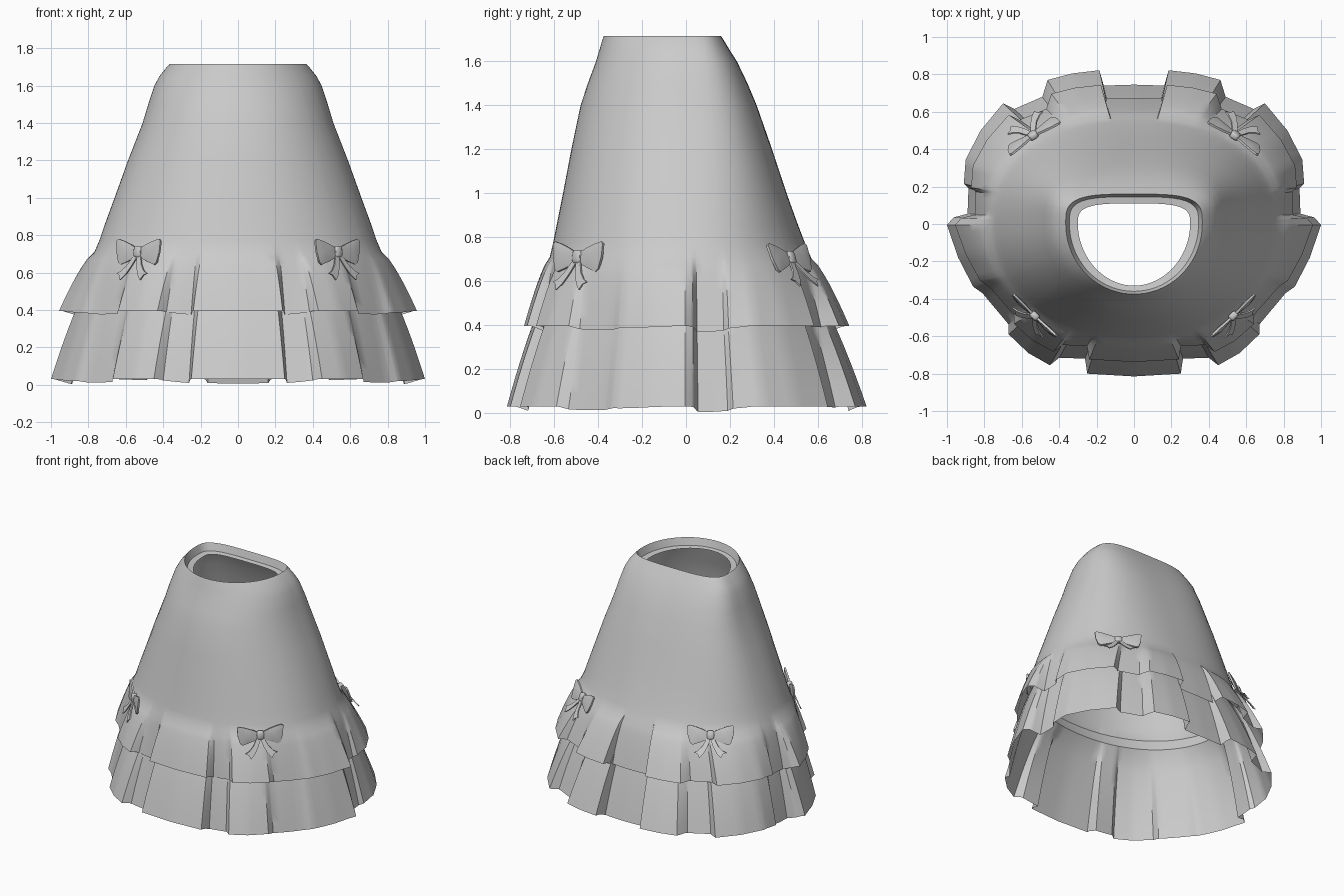
import bpy, bmesh, math
from mathutils import Matrix, Vector

if "Cube" in bpy.data.objects:
    bpy.data.objects.remove(bpy.data.objects["Cube"])

grey = bpy.data.materials.new("grey_cloth")
grey.diffuse_color = (0.6, 0.6, 0.6, 1)
grey.use_nodes = True
grey.node_tree.nodes["Principled BSDF"].inputs["Base Color"].default_value = grey.diffuse_color

# Box-pleated hem outline, right half, from front centre to back centre
HEM = [(0, -.815), (.25, -.80), (.262, -.72), (.40, -.715), (.45, -.755),
       (.565, -.69), (.67, -.59), (.672, -.535), (.81, -.37), (.86, -.335),
       (.94, -.18), (1.0, -.005), (.965, .035), (.89, .055), (.885, .19),
       (.91, .215), (.90, .345), (.82, .50), (.70, .645), (.64, .615),
       (.49, .68), (.462, .77), (.33, .805), (.185, .822), (.162, .74), (0, .745)]

# Skirt sections: z, half width, front depth, back depth, front and back squareness
BODY = [(1.715, .365, .375, .16, 2.0, 3.6), (1.70, .38, .38, .17, 2.0, 3.6),
        (1.65, .42, .395, .20, 2.0, 3.5), (1.60, .447, .41, .232, 2.05, 3.4),
        (1.50, .48, .447, .28, 2.1, 3.2), (1.40, .51, .48, .322, 2.1, 3.0),
        (1.20, .588, .522, .392, 2.1, 2.7), (1.00, .66, .56, .458, 2.1, 2.5),
        (.85, .715, .59, .512, 2.1, 2.35), (.77, .742, .606, .543, 2.1, 2.3),
        (.71, .768, .62, .568, 2.1, 2.3)]


def hem_columns(sub=4):
    """Subdivide the half outline and mirror it into a closed loop."""
    half = []
    for p, q in zip(HEM, HEM[1:]):
        for i in range(sub):
            half.append(Vector(p).lerp(Vector(q), i / sub))
    half.append(Vector(HEM[-1]))
    return half + [Vector((-p.x, p.y)) for p in half[-2:0:-1]]


COLS = hem_columns()


def section(z, a, front, back, nf, nb):
    """Rounded cross-section sampled along the direction of every hem column."""
    ring = []
    for p in COLS:
        d = p.normalized()
        b, n = (front, nf) if d.y < 0 else (back, nb)
        r = ((abs(d.x) / a) ** n + (abs(d.y) / b) ** n) ** (-1 / n)
        ring.append(Vector((d.x * r, d.y * r, z)))
    return ring


def frill(top, sx, sy, z_hem, power, steps):
    """Rings that flare from a plain section into the pleated hem."""
    rings = []
    for k in range(1, steps + 1):
        t = k / steps
        ring = []
        for p, s in zip(COLS, top):
            # outer folds hang slightly shorter than the inner folds
            fold = max(0, min(1, (math.hypot(p.x, p.y / .82) - .9) / .08))
            end = Vector((p.x * sx, p.y * sy, z_hem + .025 * fold))
            v = s.lerp(end, t ** power)
            v.z = s.z + (end.z - s.z) * t
            ring.append(v)
        rings.append(ring)
    return rings


def finish(name, bm, angle):
    bmesh.ops.recalc_face_normals(bm, faces=bm.faces[:])
    me = bpy.data.meshes.new(name)
    bm.to_mesh(me)
    bm.free()
    me.materials.append(grey)
    ob = bpy.data.objects.new(name, me)
    bpy.context.collection.objects.link(ob)
    bpy.context.view_layer.objects.active = ob
    ob.select_set(True)
    bpy.ops.object.shade_smooth_by_angle(angle=math.radians(angle))
    ob.select_set(False)
    return ob


def loft(name, rings):
    bm = bmesh.new()
    rows = [[bm.verts.new(v) for v in ring] for ring in rings]
    n = len(COLS)
    for a, b in zip(rows, rows[1:]):
        for i in range(n):
            j = (i + 1) % n
            bm.faces.new((a[i], b[i], b[j], a[j]))
    return finish(name, bm, 35)


# Skirt body with turned-in waist ledge and the upper frill
waist = [section(1.655, .30, .33, .11, 1.95, 3.5),
         section(1.66, .345, .36, .145, 2.0, 3.6)]
body = [section(*s) for s in BODY]
loft("skirt_and_upper_frill", waist + body + frill(body[-1], .957, .905, .37, .75, 8))

# Lower frill, tucked under the upper one
tuck = section(.62, .735, .583, .535, 2.1, 2.3)
loft("lower_frill", [body[-1], tuck] + frill(tuck, 1.0, 1.0, .005, .7, 9))

# Bow pieces, drawn in a flat plane (u across, v up)
LOOP = [(.015, .022), (.06, .042), (.11, .06), (.15, .07), (.162, .06), (.158, 0),
        (.142, -.055), (.125, -.068), (.07, -.05), (.015, -.028)]
TAIL = [(0, -.01), (.025, -.02), (.055, -.075), (.085, -.105), (.112, -.118),
        (.088, -.128), (.075, -.155), (.045, -.125), (.02, -.08), (0, -.03)]


def slab(bm, outline, side, thick, puff, flare):
    """Closed cloth piece with a raised middle; depth is -y, flare pushes the low end out."""
    n = len(outline)

    def depth(v):
        return flare * min(0, v)
    f = [bm.verts.new((side * u, depth(v) - thick, v)) for u, v in outline]
    b = [bm.verts.new((side * u, depth(v) + thick, v)) for u, v in outline]
    for i in range(n):
        j = (i + 1) % n
        bm.faces.new((f[i], f[j], b[j], b[i]))
    if puff:
        cu = sum(p[0] for p in outline) / n
        cv = sum(p[1] for p in outline) / n
        for ring, s in ((f, -1), (b, 1)):
            c = bm.verts.new((side * cu, s * (thick + puff), cv))
            for i in range(n):
                bm.faces.new((ring[i], ring[(i + 1) % n], c))
    else:
        # strip of quads across the ribbon
        for ring in (f, b):
            for i in range(n // 2 - 1):
                bm.faces.new((ring[i], ring[i + 1], ring[n - 2 - i], ring[n - 1 - i]))


def bow(name, loc, yaw, tilt):
    bm = bmesh.new()
    for side in (1, -1):
        slab(bm, LOOP, side, .006, .010, 0)
        slab(bm, TAIL, side, .004, 0, .33)
    # knot
    knot = bmesh.ops.create_uvsphere(bm, u_segments=12, v_segments=8, radius=1)
    for v in knot["verts"]:
        v.co = Vector([math.copysign(abs(c) ** .6, c) for c in v.co])
        v.co = Vector((v.co.x * .027, v.co.y * .02, v.co.z * .032))
    ob = finish(name, bm, 40)
    ob.matrix_world = (Matrix.Translation(loc) @ Matrix.Rotation(yaw, 4, 'Z')
                       @ Matrix.Rotation(-tilt, 4, 'X'))


# Four bows, mirrored left and right
for side, label in ((1, "right"), (-1, "left")):
    bow("front_bow_" + label, (side * .532, -.492, .71),
        side * math.radians(44), math.radians(5))
    bow("back_bow_" + label, (side * .54, .475, .705),
        side * math.radians(180 - 33), math.radians(20))
